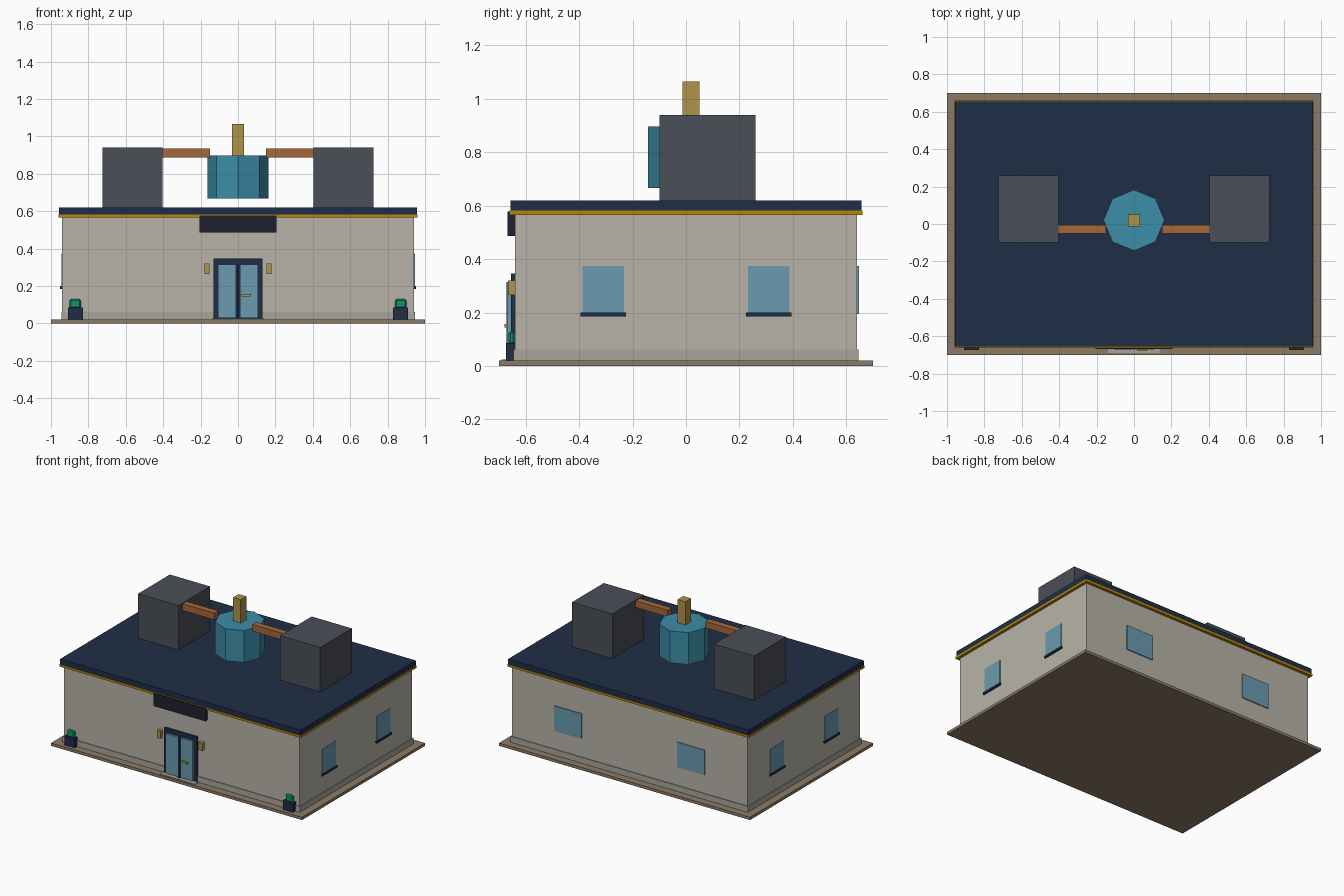
import bpy, math

if "Cube" in bpy.data.objects:
    bpy.data.objects.remove(bpy.data.objects["Cube"])


def mat(name, hex_code):
    m = bpy.data.materials.new(name)
    rgb = [int(hex_code[i:i + 2], 16) / 255 for i in (0, 2, 4)]
    m.diffuse_color = [c / 12.92 if c < 0.04 else ((c + 0.055) / 1.055) ** 2.4 for c in rgb] + [1]
    m.use_nodes = True
    m.node_tree.nodes["Principled BSDF"].inputs["Base Color"].default_value = m.diffuse_color
    return m


STONE = mat("stone", "8C7B68")
WALL = mat("wall", "B8B4A8")
SKIRT = mat("skirting", "A8A59B")
NAVY = mat("navy", "1F2E47")
GOLD = mat("gold", "B8860B")
BRASS = mat("brass", "B0934A")
GREY = mat("dark_grey", "4A4E57")
TEAL = mat("teal", "3C8DA8")
COPPER = mat("copper", "A5683A")
GLASS = mat("glass", "6A9BB0")
SIGN = mat("sign_dark", "20202E")
GREEN = mat("green", "14906A")


def box(name, x, y, z, material, bevel=0):
    """Box from (min, max) ranges."""
    bpy.ops.mesh.primitive_cube_add(size=1, location=[(a + b) / 2 for a, b in (x, y, z)])
    o = bpy.context.object
    o.name = name
    o.scale = [b - a for a, b in (x, y, z)]
    bpy.ops.object.transform_apply(location=False, rotation=False, scale=True)
    o.data.materials.append(material)
    if bevel:
        m = o.modifiers.new("chamfer", 'BEVEL')
        m.width = bevel
        m.segments = 1
    return o


def span(s, a, b):
    """Range a..b, mirrored when s is -1."""
    return tuple(sorted((s * a, s * b)))


# Building shell
box("base_slab", (-1, 1), (-0.7, 0.7), (0, 0.02), STONE)
box("walls", (-0.94, 0.94), (-0.64, 0.64), (0.02, 0.57), WALL)
box("skirting", (-0.945, 0.945), (-0.646, 0.646), (0.02, 0.062), SKIRT)
box("gold_trim", (-0.96, 0.96), (-0.66, 0.66), (0.566, 0.582), GOLD)
box("roof_slab", (-0.957, 0.957), (-0.656, 0.656), (0.582, 0.62), NAVY)

# Entrance
box("door_step", (-0.14, 0.14), (-0.69, -0.64), (0.02, 0.025), SKIRT)
box("door_frame", (-0.13, 0.13), (-0.655, -0.64), (0.02, 0.347), NAVY)
box("door_mullion", (-0.006, 0.006), (-0.672, -0.65), (0.025, 0.315), NAVY)
box("door_handle", (0.02, 0.07), (-0.68, -0.665), (0.144, 0.158), BRASS)
box("sign_board", (-0.207, 0.207), (-0.668, -0.64), (0.487, 0.578), SIGN)

# Rooftop drum and stack
bpy.ops.mesh.primitive_cylinder_add(vertices=8, radius=0.163, depth=0.23, location=(0, 0.02, 0.782))
drum = bpy.context.object
drum.name = "roof_drum"
drum.data.materials.append(TEAL)
box("stack", (-0.031, 0.031), (-0.013, 0.051), (0.89, 1.065), BRASS)

for s, side in ((-1, "left"), (1, "right")):
    # Door leaf, lamp and planter
    box(side + "_door_glass", span(s, 0.01, 0.107), (-0.67, -0.65), (0.03, 0.315), GLASS)
    box(side + "_lamp", span(s, 0.152, 0.18), (-0.666, -0.64), (0.265, 0.32), BRASS)
    box(side + "_planter", span(s, 0.83, 0.91), (-0.674, -0.64), (0.02, 0.086), NAVY)
    box(side + "_shrub", span(s, 0.84, 0.9), (-0.664, -0.64), (0.08, 0.13), GREEN, 0.008)

    # Rooftop unit and duct
    box(side + "_roof_unit", span(s, 0.405, 0.725), (-0.1, 0.26), (0.62, 0.94), GREY)
    box(side + "_duct", span(s, 0.15, 0.41), (-0.052, -0.006), (0.886, 0.934), COPPER)

    # Side windows with sills, and back window
    for t, end in ((-1, "front"), (1, "back")):
        box(f"{side}_{end}_window", span(s, 0.935, 0.945), span(t, 0.232, 0.387), (0.2, 0.375), GLASS)
        box(f"{side}_{end}_sill", span(s, 0.935, 0.951), span(t, 0.224, 0.395), (0.185, 0.2), NAVY)
    box(side + "_rear_window", span(s, 0.38, 0.6), (0.635, 0.647), (0.195, 0.375), GLASS)
